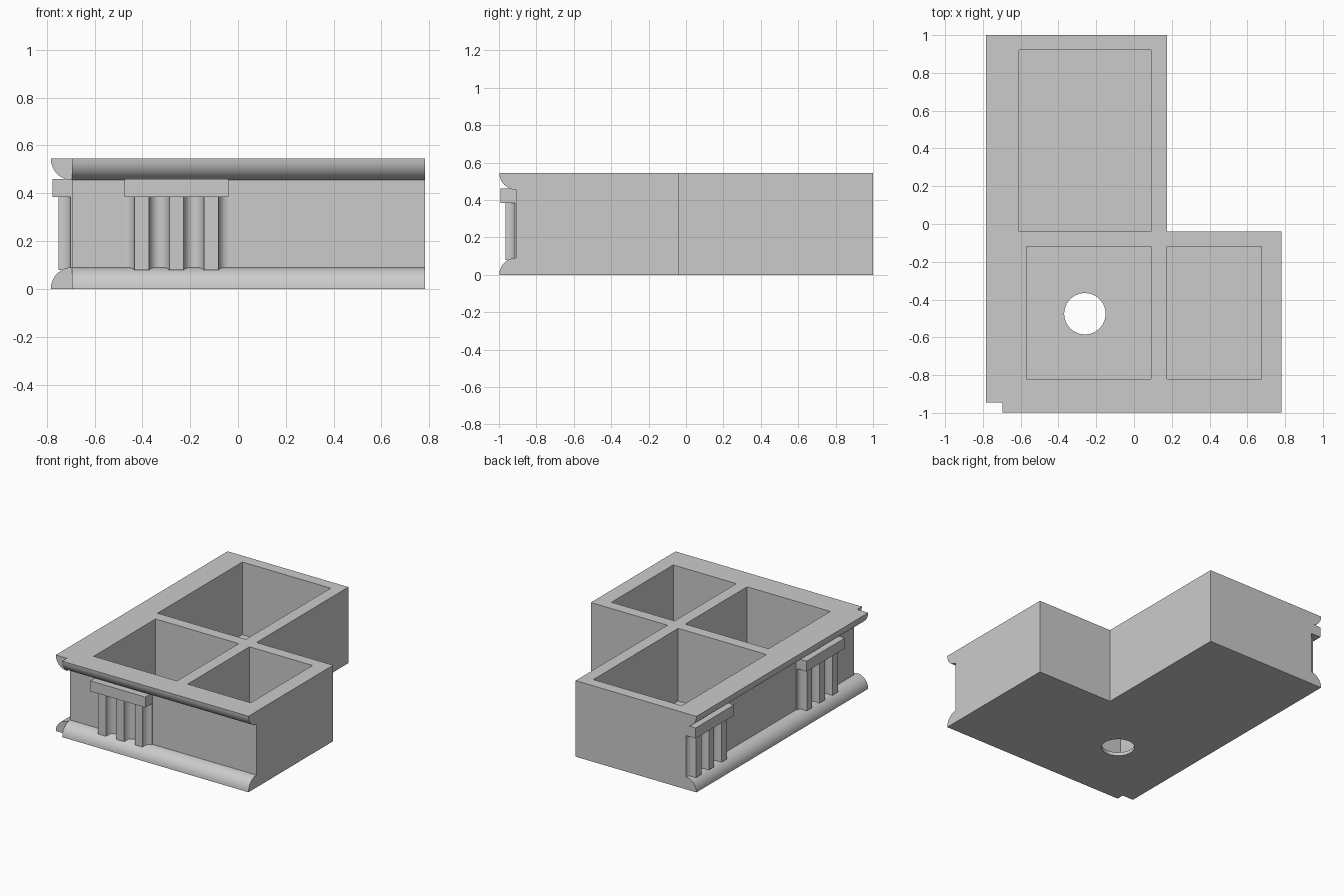
import bpy, bmesh, math
from mathutils import Vector

if "Cube" in bpy.data.objects:
    bpy.data.objects.remove(bpy.data.objects["Cube"], do_unlink=True)

HEIGHT, FLOOR = 0.545, 0.025
WALL_X, WALL_Y = -0.695, -0.91      # outer wall planes behind the trim
EDGE = 0.782                        # half width
MOULD = 0.088                       # moulding projection

stone = bpy.data.materials.new("stone grey")
stone.use_nodes = True
stone.diffuse_color = (0.6, 0.6, 0.6, 1)
stone.node_tree.nodes["Principled BSDF"].inputs["Base Color"].default_value = (0.6, 0.6, 0.6, 1)


def prism(name, profile, start, end, place):
    """Extrude a 2D profile from start to end; place maps (a, b, c) to a point."""
    bm = bmesh.new()
    face = bm.faces.new([bm.verts.new(place(a, b, start)) for a, b in profile])
    shift = Vector(place(0, 0, end)) - Vector(place(0, 0, start))
    new = bmesh.ops.extrude_face_region(bm, geom=[face], use_keep_orig=True)["geom"]
    bmesh.ops.translate(bm, vec=shift, verts=[v for v in new if isinstance(v, bmesh.types.BMVert)])
    bmesh.ops.recalc_face_normals(bm, faces=bm.faces)
    mesh = bpy.data.meshes.new(name)
    bm.to_mesh(mesh)
    bm.free()
    mesh.materials.append(stone)
    obj = bpy.data.objects.new(name, mesh)
    bpy.context.collection.objects.link(obj)
    return obj


def select(obj):
    bpy.ops.object.select_all(action="DESELECT")
    obj.select_set(True)
    bpy.context.view_layer.objects.active = obj


def smooth(obj):
    select(obj)
    bpy.ops.object.shade_smooth_by_angle(angle=math.radians(30))


def upright(a, b, c):
    return (a, b, c)


def rect(x0, x1, y0, y1):
    return [(x0, y0), (x1, y0), (x1, y1), (x0, y1)]


def arc(cx, cy, rx, ry, a0, a1, steps):
    angles = [math.radians(a0 + (a1 - a0) * i / steps) for i in range(steps + 1)]
    return [(cx + rx * math.cos(t), cy + ry * math.sin(t)) for t in angles]


# L-shaped block
body = prism("body", [(WALL_X, WALL_Y), (EDGE, WALL_Y), (EDGE, -0.04),
                      (0.175, -0.04), (0.175, 1), (WALL_X, 1)], 0, HEIGHT, upright)

# Three open pockets and the round floor hole
cutters = [
    prism("back_pocket", rect(-0.61, 0.09, -0.04, 0.92), FLOOR, 0.7, upright),
    prism("front_left_pocket", rect(-0.57, 0.09, -0.82, -0.12), FLOOR, 0.7, upright),
    prism("front_right_pocket", rect(0.175, 0.675, -0.82, -0.12), FLOOR, 0.7, upright),
    prism("floor_hole", arc(-0.26, -0.475, 0.11, 0.11, 0, 345, 23), -0.1, 0.2, upright),
]
select(body)
for cutter in cutters:
    mod = body.modifiers.new("cut", "BOOLEAN")
    mod.operation, mod.solver, mod.object = "DIFFERENCE", "EXACT", cutter
    bpy.ops.object.modifier_apply(modifier=mod.name)
    bpy.data.objects.remove(cutter, do_unlink=True)
smooth(body)


# Wall frames: u runs along the wall, d points outward
def on_front(u, d, z):
    return (u, WALL_Y - d, z)


def on_side(u, d, z):
    return (WALL_X - d, u, z)


# Quarter-round crown and base mouldings
base_profile = [(0, 0)] + arc(0, 0, MOULD, 0.09, 0, 90, 8)
crown_profile = [(0, HEIGHT)] + arc(0, HEIGHT, MOULD, 0.09, 0, -90, 8)
for label, wall, u0, u1 in (("front", on_front, WALL_X, EDGE), ("side", on_side, -0.945, 1)):
    for part, profile in (("base", base_profile), ("crown", crown_profile)):
        smooth(prism(f"{label}_{part}_moulding", profile, u0, u1,
                     lambda d, z, u, wall=wall: wall(u, d, z)))

# Fluted ornament: three bars separated by hollow grooves, under a flat cap
WIDTH, BAR, GAP, MARGIN, DEPTH, GROOVE = 0.435, 0.06, 0.085, 0.0425, 0.055, 0.05
flutes = [(0, 0)] + arc(0, DEPTH, MARGIN, GROOVE, -90, 0, 6)
for i in range(2):
    mid = MARGIN + BAR + GAP / 2 + i * (BAR + GAP)
    flutes += arc(mid, DEPTH, GAP / 2, GROOVE, -180, 0, 12)
flutes += arc(WIDTH, DEPTH, MARGIN, GROOVE, -180, -90, 6) + [(WIDTH, 0)]

for label, wall, start in (("front", on_front, -0.475),
                           ("side_front", on_side, -0.69),
                           ("side_back", on_side, 1 - WIDTH)):
    def place(u, d, z, wall=wall, start=start):
        return wall(u + start, d, z)
    smooth(prism(f"{label}_fluted_panel", flutes, 0.08, 0.385, place))
    prism(f"{label}_panel_cap", rect(0, WIDTH, 0, 0.082), 0.385, 0.46, place)
